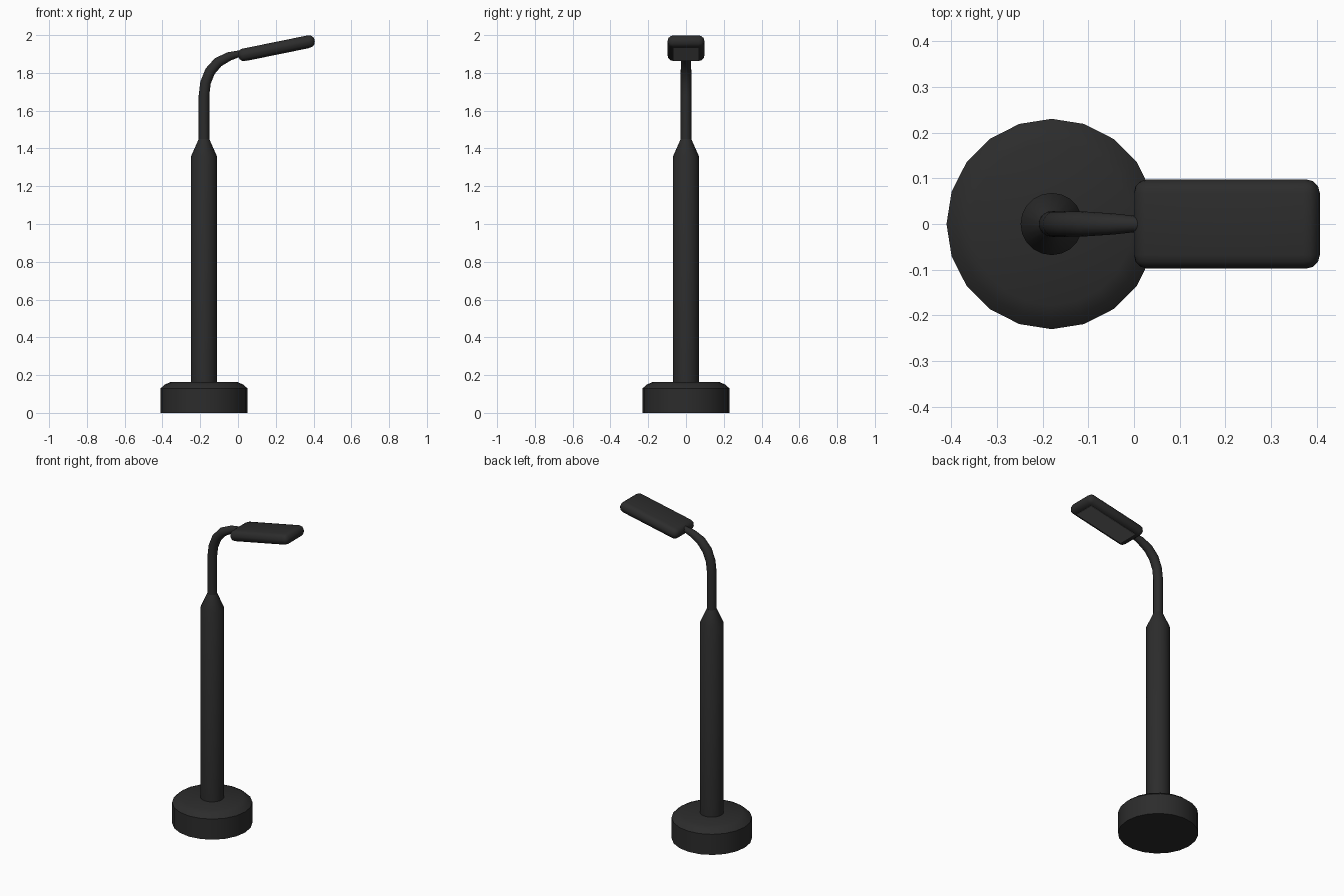
import bpy, bmesh, math
from mathutils import Vector, Matrix

if "Cube" in bpy.data.objects:
    bpy.data.objects.remove(bpy.data.objects["Cube"])


def material(name, v):
    m = bpy.data.materials.new(name)
    m.diffuse_color = (v, v, v, 1)
    m.use_nodes = True
    m.node_tree.nodes["Principled BSDF"].inputs["Base Color"].default_value = m.diffuse_color
    return m


DARK = material("dark_metal", 0.025)
LENS = material("lamp_lens", 0.15)


def finish(bm, name, mat, angle=35):
    bmesh.ops.recalc_face_normals(bm, faces=bm.faces)
    me = bpy.data.meshes.new(name)
    bm.to_mesh(me)
    bm.free()
    ob = bpy.data.objects.new(name, me)
    bpy.context.collection.objects.link(ob)
    me.materials.append(mat)
    bpy.ops.object.select_all(action='DESELECT')
    ob.select_set(True)
    bpy.context.view_layer.objects.active = ob
    bpy.ops.object.shade_smooth_by_angle(angle=math.radians(angle))
    return ob


def sweep(name, pts, sides, mat):
    """Closed tube along (x, z, radius) points in the XZ plane."""
    bm = bmesh.new()
    rings = []
    for i, (x, z, r) in enumerate(pts):
        a, b = pts[max(i - 1, 0)], pts[min(i + 1, len(pts) - 1)]
        t = Vector((b[0] - a[0], 0, b[1] - a[1])).normalized()
        n = Vector((t.z, 0, -t.x))
        ring = []
        for k in range(sides):
            q = math.tau * k / sides
            ring.append(bm.verts.new(Vector((x, 0, z)) + n * r * math.cos(q)
                                     + Vector((0, r * math.sin(q), 0))))
        rings.append(ring)
    for lo, hi in zip(rings, rings[1:]):
        for k in range(sides):
            j = (k + 1) % sides
            bm.faces.new((lo[k], lo[j], hi[j], hi[k]))
    bm.faces.new(rings[0])
    bm.faces.new(rings[-1])
    return finish(bm, name, mat)


def block(name, size, matrix, mat, bevel=0):
    bm = bmesh.new()
    bmesh.ops.create_cube(bm, size=1)
    bmesh.ops.scale(bm, vec=size, verts=bm.verts)
    if bevel:
        bmesh.ops.bevel(bm, geom=bm.edges[:], offset=bevel, segments=3,
                        profile=0.5, affect='EDGES')
    bm.transform(matrix)
    return finish(bm, name, mat)


X = -0.18

# Round foot with softened top edge
sweep("base", [(X, 0, 0.23), (X, 0.13, 0.23), (X, 0.15, 0.207),
               (X, 0.163, 0.178)], 20, DARK)

# Thick lower pole with tapered collar
sweep("pole", [(X, 0.15, 0.068), (X, 1.36, 0.068), (X, 1.45, 0.028)], 20, DARK)

# Slim upper arm curving over to the lamp
sweep("arm", [(X, 1.43, 0.028), (X, 1.68, 0.028), (-0.172, 1.748, 0.028),
              (-0.148, 1.808, 0.028), (-0.105, 1.857, 0.027),
              (-0.045, 1.888, 0.023), (0.0, 1.9, 0.018),
              (0.05, 1.91, 0.016)], 16, DARK)

# Tilted lamp head with a lens flush in its underside
tilt = Matrix.Translation((0.203, 0, 1.931)) @ Matrix.Rotation(math.radians(-11.5), 4, 'Y')
block("lamp_head", (0.414, 0.195, 0.066), tilt, DARK, 0.03)
block("lamp_lens", (0.335, 0.13, 0.01), tilt @ Matrix.Translation((0, 0, -0.0295)), LENS)
